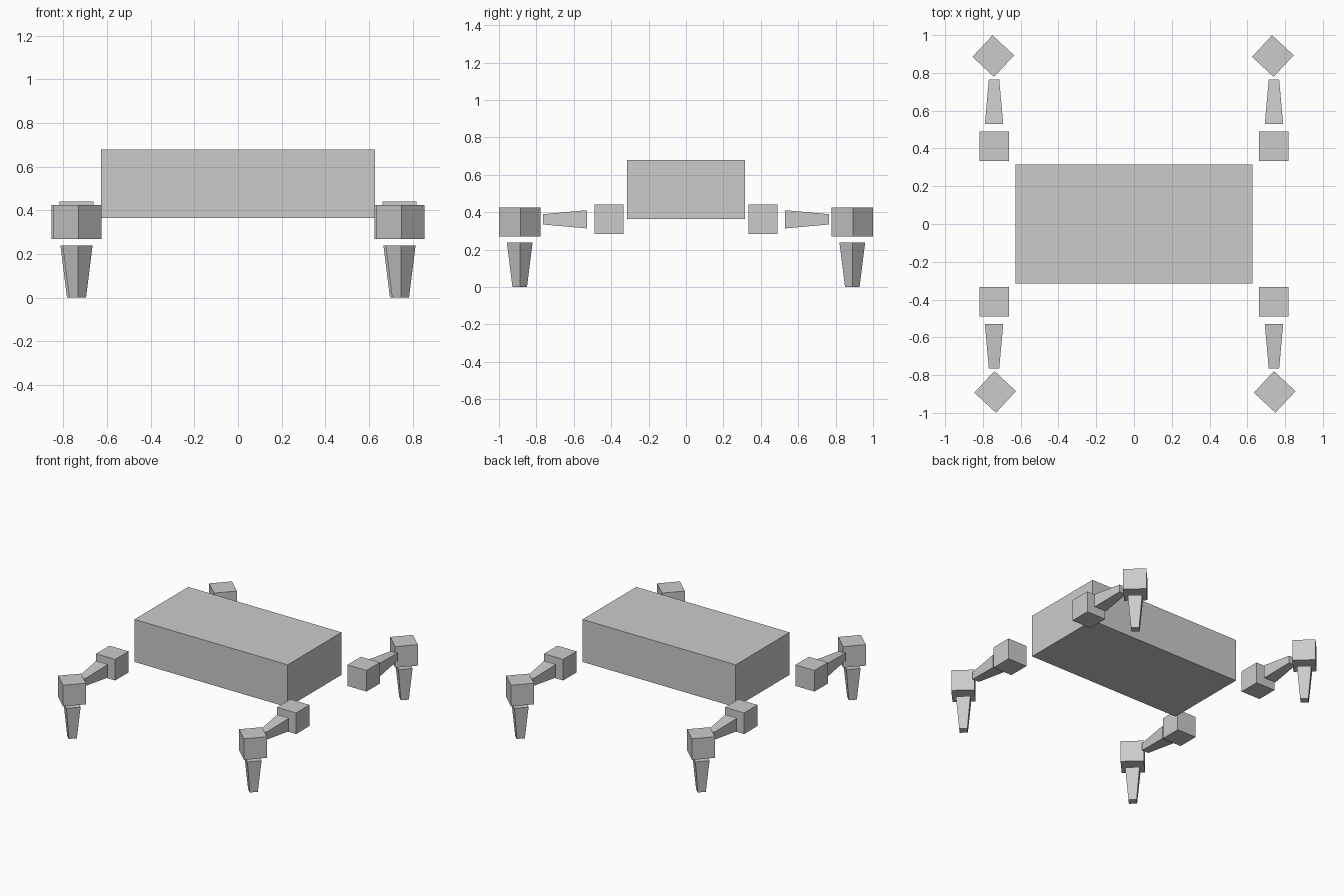
import bpy, bmesh
from math import radians
from mathutils import Matrix, Vector

if "Cube" in bpy.data.objects:
    bpy.data.objects.remove(bpy.data.objects["Cube"])


def block(name, loc, size, end=None, turn=0.0, axis_y=0):
    """Box, or tapered along z (end = bottom width); axis_y lays the narrow end outward."""
    bm = bmesh.new()
    bmesh.ops.create_cube(bm, size=1)
    for v in bm.verts:
        v.co = Vector(a * b for a, b in zip(v.co, size))
        if end and v.co.z < 0:
            v.co.x *= end / size[0]
            v.co.y *= end / size[1]
    if axis_y:
        bm.transform(Matrix.Rotation(radians(90 * axis_y), 4, 'X'))
    bm.transform(Matrix.Translation(loc) @ Matrix.Rotation(radians(turn), 4, 'Z'))
    me = bpy.data.meshes.new(name)
    bm.to_mesh(me)
    bm.free()
    ob = bpy.data.objects.new(name, me)
    bpy.context.collection.objects.link(ob)
    return ob


# Main body
block("body", (0, 0, 0.521), (1.254, 0.629, 0.314))

# Four legs: hip, upper leg, turned knee and shin
for sx, side in ((-1, "left"), (1, "right")):
    for sy, end in ((-1, "front"), (1, "back")):
        tag = f"{end}_{side}"
        kx = sx * 0.74 - sy * 0.005
        block(f"hip_{tag}", (sx * 0.74, sy * 0.411, 0.362), (0.156, 0.156, 0.156))
        block(f"upper_leg_{tag}", (sx * 0.741, sy * 0.648, 0.362),
              (0.097, 0.097, 0.235), end=0.055, axis_y=sy)
        block(f"knee_{tag}", (kx, sy * 0.889, 0.347), (0.156, 0.156, 0.156), turn=47)
        block(f"shin_{tag}", (kx, sy * 0.889, 0.119),
              (0.097, 0.097, 0.238), end=0.055, turn=47)
